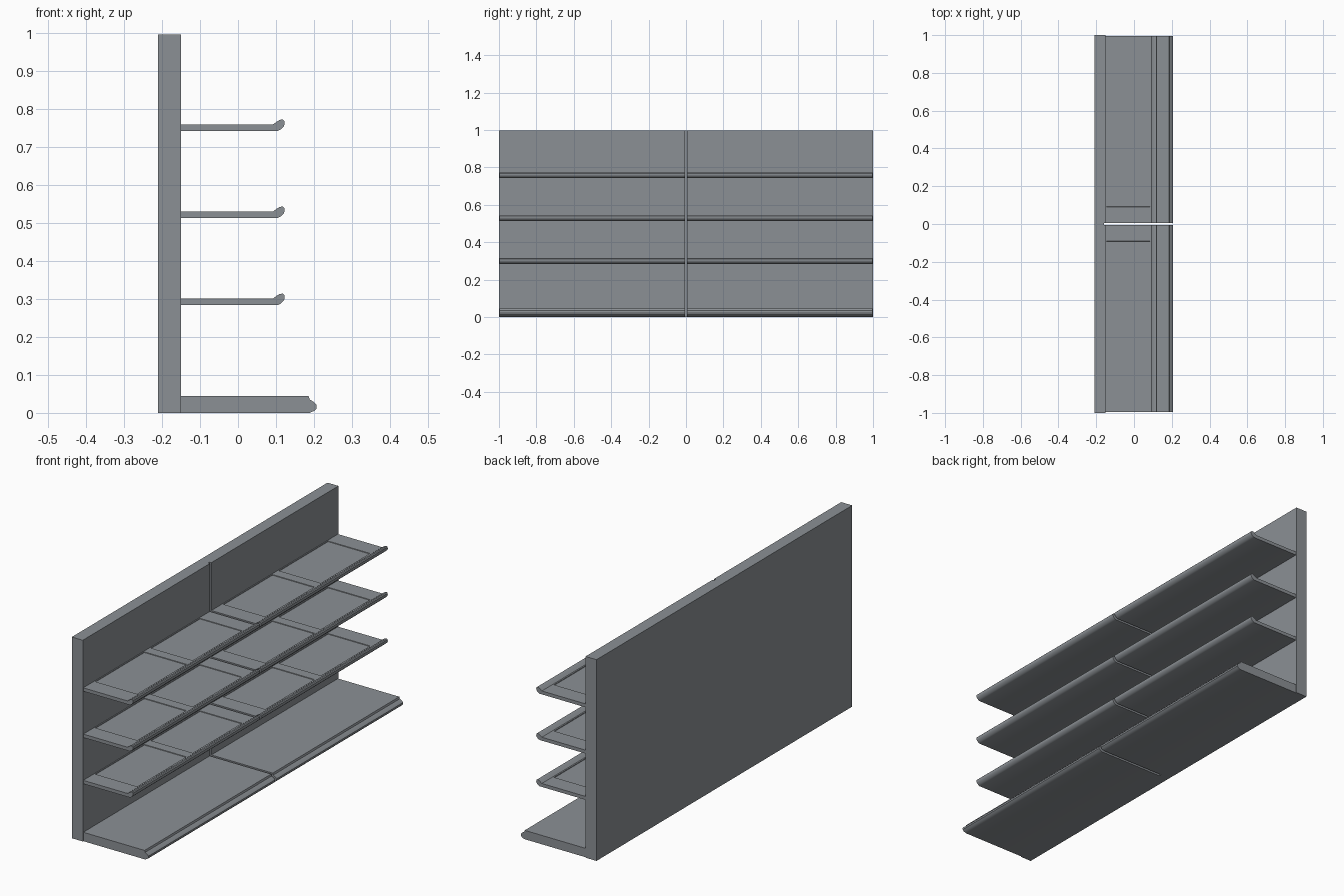
import bpy, bmesh
from mathutils import Vector

if "Cube" in bpy.data.objects:
    bpy.data.objects.remove(bpy.data.objects["Cube"])

grey = bpy.data.materials.new("shelf_grey")
grey.diffuse_color = (0.26, 0.28, 0.30, 1)
grey.use_nodes = True
grey.node_tree.nodes["Principled BSDF"].inputs["Base Color"].default_value = grey.diffuse_color

GAP = 0.006      # half of the seam between the two bays
END = 0.996      # outer end of shelves


def extrude_profile(bm, pts, y0, y1):
    """Closed xz profile swept along y."""
    a = [bm.verts.new((x, y0, z)) for x, z in pts]
    b = [bm.verts.new((x, y1, z)) for x, z in pts]
    n = len(pts)
    bm.faces.new(a)
    bm.faces.new(b[::-1])
    for i in range(n):
        j = (i + 1) % n
        bm.faces.new((a[i], b[i], b[j], a[j]))
    bmesh.ops.recalc_face_normals(bm, faces=bm.faces[:])


def finish(bm, name):
    me = bpy.data.meshes.new(name)
    bm.to_mesh(me)
    bm.free()
    ob = bpy.data.objects.new(name, me)
    me.materials.append(grey)
    bpy.context.collection.objects.link(ob)
    bpy.ops.object.select_all(action='DESELECT')
    ob.select_set(True)
    bpy.context.view_layer.objects.active = ob
    bpy.ops.object.shade_smooth_by_angle(angle=0.6)


def rect(x0, x1, z0, z1):
    return [(x0, z0), (x1, z0), (x1, z1), (x0, z1)]


def recess_panels(bm, z, x0, x1, spans, depth):
    """Cut shallow rectangular recesses into the top face at height z."""
    cuts = [((x, 0, 0), (1, 0, 0)) for x in (x0, x1)]
    cuts += [((0, y, 0), (0, 1, 0)) for s in spans for y in s]
    for co, no in cuts:
        top = [f for f in bm.faces if f.normal.z > 0.99
               and abs(f.calc_center_median().z - z) < 1e-4]
        edges = {e for f in top for e in f.edges}
        verts = {v for f in top for v in f.verts}
        bmesh.ops.bisect_plane(bm, geom=top + list(edges) + list(verts),
                               plane_co=Vector(co), plane_no=Vector(no))
        bm.normal_update()
    for a, b in spans:
        faces = []
        for f in bm.faces:
            c = f.calc_center_median()
            if f.normal.z > 0.99 and abs(c.z - z) < 1e-4 and x0 < c.x < x1 and a < c.y < b:
                faces.append(f)
        if faces:
            bmesh.ops.inset_region(bm, faces=faces, thickness=0.001, depth=-depth)
            bm.normal_update()


# back wall, full length
bm = bmesh.new()
extrude_profile(bm, rect(-0.21, -0.159, 0, 0.996), -1, 1)
finish(bm, "back_wall")

for side, y0, y1 in (("left", -END, -GAP), ("right", GAP, END)):
    # facing board in front of the wall, split by the centre seam
    outer0, outer1 = (-1, y1) if y0 < 0 else (y0, 1)
    bm = bmesh.new()
    extrude_profile(bm, rect(-0.159, -0.15, 0, 0.996), outer0, outer1)
    finish(bm, "wall_board_" + side)

    # deep base shelf with rounded bumper nose
    bm = bmesh.new()
    extrude_profile(bm, [(-0.15, 0.0), (0.188, 0.0), (0.2, 0.005), (0.207, 0.012),
                         (0.207, 0.021), (0.199, 0.029), (0.189, 0.035),
                         (0.186, 0.044), (-0.15, 0.044)], y0, y1)
    finish(bm, "base_shelf_" + side)

    # three thin shelves with an upturned lip and recessed top panels
    mid = (y0 + y1) / 2
    spans = [(y0 + 0.085, mid - 0.025), (mid + 0.025, y1 - 0.085)]
    for i, z in enumerate((0.284, 0.513, 0.742)):
        prof = [(-0.15, 0), (0.105, 0), (0.113, 0.004), (0.120, 0.011), (0.123, 0.018),
                (0.122, 0.026), (0.118, 0.030), (0.110, 0.029), (0.103, 0.025),
                (0.092, 0.017), (-0.15, 0.017)]
        bm = bmesh.new()
        extrude_profile(bm, [(x, z + h) for x, h in prof], y0, y1)
        recess_panels(bm, z + 0.017, -0.145, 0.085, spans, 0.003)
        finish(bm, f"shelf_{i + 1}_{side}")
